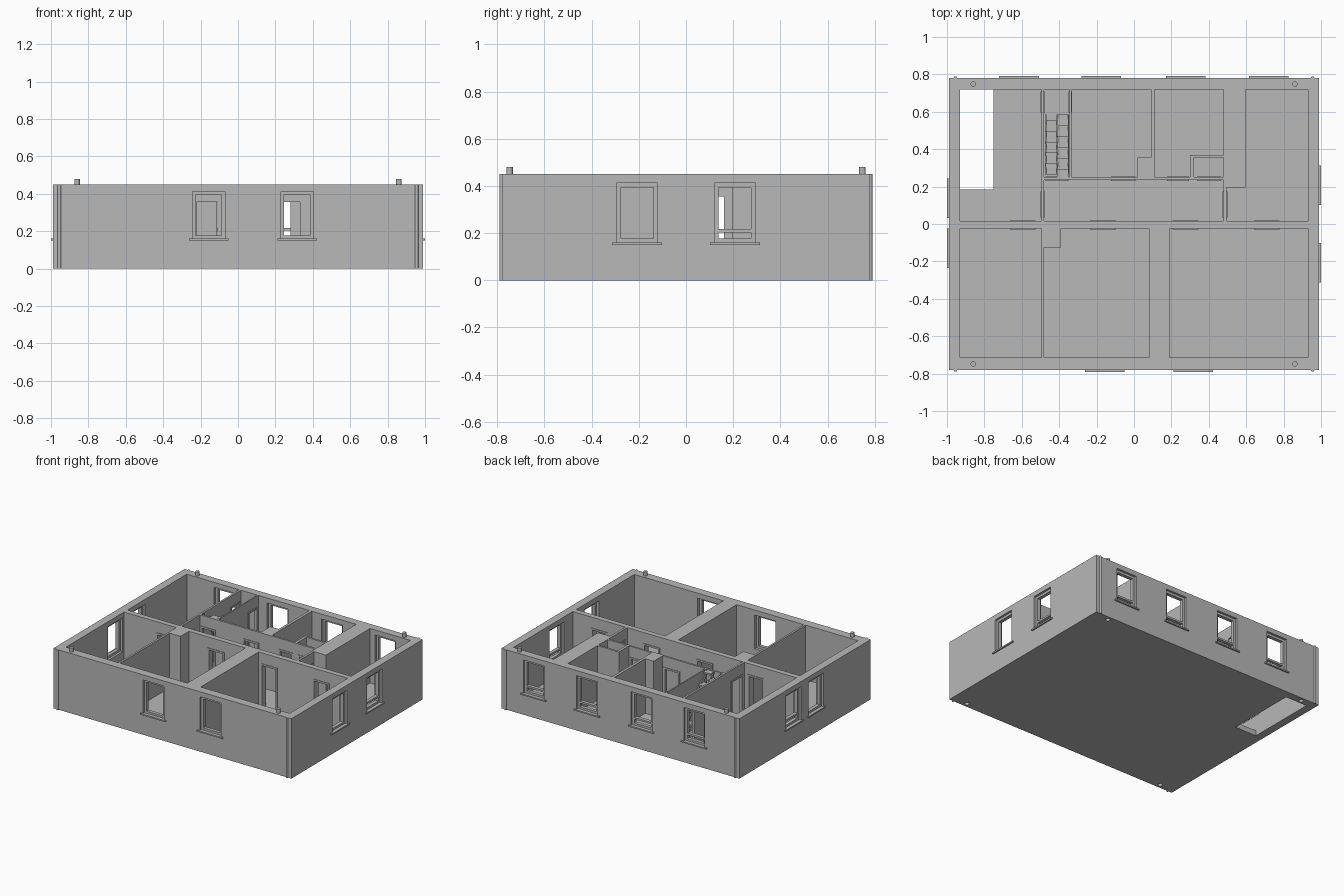
import bpy, bmesh
from mathutils import Matrix, Vector

if "Cube" in bpy.data.objects:
    bpy.data.objects.remove(bpy.data.objects["Cube"])

TOP, FLOOR, DOOR_TOP = 0.45, 0.04, 0.365
HX, HY = 0.99, 0.78
WALL = 0.06

grey = bpy.data.materials.new("plaster_grey")
grey.use_nodes = True
colour = (0.48, 0.48, 0.48, 1)
grey.diffuse_color = colour
grey.node_tree.nodes["Principled BSDF"].inputs["Base Color"].default_value = colour


def add_box(bm, x0, x1, y0, y1, z0, z1):
    lo, hi = Vector((x0, y0, z0)), Vector((x1, y1, z1))
    m = Matrix.Translation((lo + hi) / 2) @ Matrix.Diagonal((*(hi - lo), 1))
    bmesh.ops.create_cube(bm, size=1, matrix=m)


def finish(bm, name):
    mesh = bpy.data.meshes.new(name)
    bm.to_mesh(mesh)
    bm.free()
    mesh.materials.append(grey)
    ob = bpy.data.objects.new(name, mesh)
    bpy.context.collection.objects.link(ob)
    return ob


def boxes(name, *items):
    bm = bmesh.new()
    for b in items:
        add_box(bm, *b)
    return finish(bm, name)


def cylinder(name, x, y, z0, z1, r):
    bm = bmesh.new()
    bmesh.ops.create_cone(bm, cap_ends=True, segments=24, radius1=r, radius2=r, depth=z1 - z0,
                          matrix=Matrix.Translation((x, y, (z0 + z1) / 2)))
    ob = finish(bm, name)
    for p in ob.data.polygons:
        p.use_smooth = abs(p.normal.z) < 0.5
    return ob


def on_side(axis, sign, a0, a1, d0, d1, z0, z1):
    """Box bounds given along-wall range a and outward distance range d."""
    d = sorted((sign * d0, sign * d1))
    return (a0, a1, *d, z0, z1) if axis == "y" else (*d, a0, a1, z0, z1)


shell = boxes("wall_shell", (-HX, HX, -HY, HY, 0, TOP))
cutters = []


def cut(*b):
    cutters.append(boxes("cutter", b))


# Rooms: x range, y range
IX, IY0, IY1 = 0.93, -0.715, 0.72
rooms = [
    (-IX, -0.495, 0.015, IY1),       # back right room
    (-0.48, -0.345, 0.25, IY1),      # stair room
    (-0.335, 0.09, 0.25, IY1),
    (0.11, 0.478, 0.25, IY1),
    (-0.48, 0.478, 0.015, 0.235),    # corridor
    (0.595, IX, 0.015, IY1),
    (0.495, 0.62, 0.015, 0.195),
    (-IX, -0.495, IY0, -0.025),
    (-0.48, 0.08, IY0, -0.025),
    (0.19, IX, IY0, -0.025),
]
for r in rooms:
    cut(*r, FLOOR, TOP + 0.1)
cut(-IX, -0.75, 0.185, IY1, -0.1, TOP)     # floor opening

# Doors: wall axis, wall faces, range along the wall
doors = [("y", -0.025, 0.015, a, a + 0.13) for a in (-0.66, -0.23, 0.21, 0.645)]
doors += [("y", 0.235, 0.25, a, b) for a, b in
          ((-0.47, -0.355), (-0.12, 0.005), (0.18, 0.29), (0.34, 0.46))]
doors += [("x", -0.495, -0.48, 0.04, 0.17), ("x", 0.478, 0.495, 0.04, 0.17),
          ("x", -0.495, -0.48, 0.6, 0.705), ("x", -0.345, -0.335, 0.6, 0.705)]
for axis, lo, hi, a0, a1 in doors:
    cut(*on_side(axis, 1, a0, a1, lo - 0.005, hi + 0.005, FLOOR, DOOR_TOP))
    e, w = 0.004, 0.009
    spans = [(a0 - e, a0 + w, FLOOR, DOOR_TOP), (a1 - w, a1 + e, FLOOR, DOOR_TOP),
             (a0 - e, a1 + e, DOOR_TOP - w, DOOR_TOP + e)]
    boxes("door_frame", *[on_side(axis, 1, s, t, lo - e, hi + e, z0, z1) for s, t, z0, z1 in spans])

# Windows: wall axis, outward sign, centre, has low crossbar
windows = [("y", 1, c, True) for c in (-0.615, -0.175, 0.277, 0.72)]
windows += [("y", -1, c, False) for c in (-0.157, 0.316)]
windows += [("x", 1, -0.207, False), ("x", 1, 0.207, True)]
windows += [("x", -1, -0.13, False), ("x", -1, 0.137, True)]
Z0, Z1, HALF, RIM = 0.158, 0.412, 0.087, 0.018
for axis, sign, c, bar in windows:
    face = HY if axis == "y" else HX
    a0, a1 = c - HALF, c + HALF
    cut(*on_side(axis, sign, a0, a1, face - 0.1, face + 0.05, Z0, Z1))
    d0, d1 = face - 0.042, face - 0.016
    parts = [(a0, a0 + RIM, Z0, Z1), (a1 - RIM, a1, Z0, Z1),
             (a0, a1, Z0, Z0 + RIM), (a0, a1, Z1 - RIM, Z1)]
    if bar:
        parts.append((a0, a1, 0.203, 0.217))
    boxes("window_frame", *[on_side(axis, sign, s, t, d0, d1, z0, z1) for s, t, z0, z1 in parts])
    boxes("window_sill", on_side(axis, sign, c - 0.106, c + 0.106, face - 0.02, face + 0.01, 0.15, 0.16))

# Stacking pegs, matching sockets and corner pipes
for sx in (-1, 1):
    for sy in (-1, 1):
        cylinder("stacking_peg", sx * 0.86, sy * 0.748, TOP - 0.02, TOP + 0.03, 0.014)
        cutters.append(cylinder("socket_cutter", sx * 0.86, sy * 0.748, -0.05, 0.035, 0.016))
        cylinder("corner_pipe", sx * 0.955, sy * (HY + 0.001), 0, TOP, 0.009)

# Carve the shell, then discard the cutters
for c in cutters:
    m = shell.modifiers.new("cut", "BOOLEAN")
    m.operation, m.solver, m.object = "DIFFERENCE", "EXACT", c
    c.hide_render = True
bpy.context.view_layer.update()
carved = bpy.data.meshes.new_from_object(shell.evaluated_get(bpy.context.evaluated_depsgraph_get()))
shell.modifiers.clear()
shell.data = carved
for c in cutters:
    bpy.data.objects.remove(c)

# Chimney blocks and closet walls
boxes("chimney_block_back", (0.02, 0.095, 0.245, 0.355, FLOOR, TOP))
boxes("chimney_block_front", (-0.485, -0.39, -0.125, -0.02, FLOOR, TOP))
boxes("closet_walls", (0.3, 0.32, 0.245, 0.37, FLOOR, TOP), (0.31, 0.48, 0.355, 0.37, FLOOR, TOP))

# Alternating-tread stair rising towards the front
STEPS, Y_LOW, Y_HIGH = 11, 0.585, 0.265
run, rise = (Y_LOW - Y_HIGH) / STEPS, (TOP - FLOOR) / STEPS
treads = []
for i in range(STEPS):
    x0 = -0.472 if i % 2 else -0.411
    y = Y_LOW - i * run
    z = FLOOR + (i + 1) * rise - 0.004
    treads.append((x0, x0 + 0.061, y - 2 * run, y, z - 0.012, z))
boxes("stair_treads", *treads)

bm = bmesh.new()
for x in (-0.476, -0.414, -0.354):
    profile = [(Y_LOW, FLOOR), (Y_LOW, FLOOR + 0.04), (Y_HIGH, TOP), (Y_HIGH, TOP - 0.05),
               (Y_LOW - 0.04, FLOOR)]
    face = bm.faces.new([bm.verts.new((x, y, z)) for y, z in profile])
    ext = bmesh.ops.extrude_face_region(bm, geom=[face])["geom"]
    bmesh.ops.translate(bm, vec=(0.007, 0, 0), verts=[v for v in ext if isinstance(v, bmesh.types.BMVert)])
bmesh.ops.recalc_face_normals(bm, faces=bm.faces)
finish(bm, "stair_stringers")
